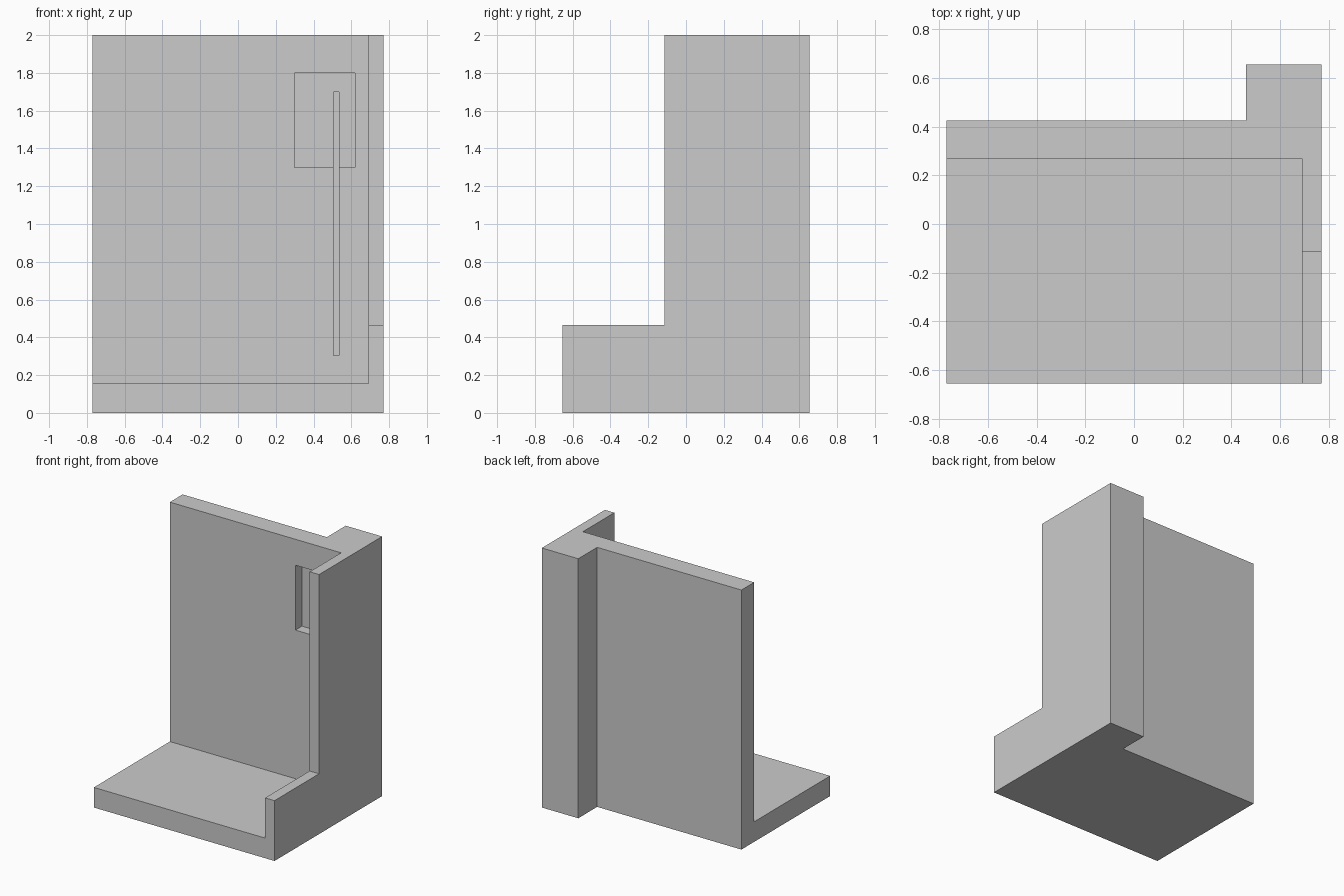
import bpy, bmesh

if "Cube" in bpy.data.objects:
    bpy.data.objects.remove(bpy.data.objects["Cube"])


def prism(name, outline, z0, z1):
    """Closed solid from a plan outline (counter-clockwise)."""
    bm = bmesh.new()
    face = bm.faces.new([bm.verts.new((x, y, z0)) for x, y in outline])
    top = bmesh.ops.extrude_face_region(bm, geom=[face], use_keep_orig=True)["geom"]
    bmesh.ops.translate(bm, vec=(0, 0, z1 - z0),
                        verts=[g for g in top if isinstance(g, bmesh.types.BMVert)])
    bmesh.ops.recalc_face_normals(bm, faces=bm.faces[:])
    mesh = bpy.data.meshes.new(name)
    bm.to_mesh(mesh)
    bm.free()
    obj = bpy.data.objects.new(name, mesh)
    bpy.context.collection.objects.link(obj)
    return obj


def cut(target, name, x0, x1, y0, y1, z0, z1):
    """Subtract a box from the target and discard the cutter."""
    box = prism(name, [(x0, y0), (x1, y0), (x1, y1), (x0, y1)], z0, z1)
    box.hide_render = True
    mod = target.modifiers.new(name, "BOOLEAN")
    mod.operation = "DIFFERENCE"
    mod.solver = "EXACT"
    mod.object = box
    bpy.context.view_layer.objects.active = target
    bpy.ops.object.modifier_apply(modifier=mod.name)
    bpy.data.objects.remove(box)


# Full-height block with the column projecting at the back right
stall = prism("shower_stall", [(-0.77, -0.655), (0.77, -0.655), (0.77, 0.655),
                               (0.46, 0.655), (0.46, 0.425), (-0.77, 0.425)], 0, 2)

# Open interior, leaving floor, back wall and right wall
cut(stall, "interior", -1, 0.69, -1, 0.27, 0.155, 2.5)
# Right wall steps down to a low curb at the front
cut(stall, "curb_step", 0.5, 1, -1.2, -0.113, 0.465, 2.7)
# Shelf niche in the back wall
cut(stall, "niche", 0.30, 0.62, 0.15, 0.35, 1.30, 1.80)
# Narrow vertical slot running down from the niche
cut(stall, "slot", 0.505, 0.535, 0.1, 0.39, 0.305, 1.70)
